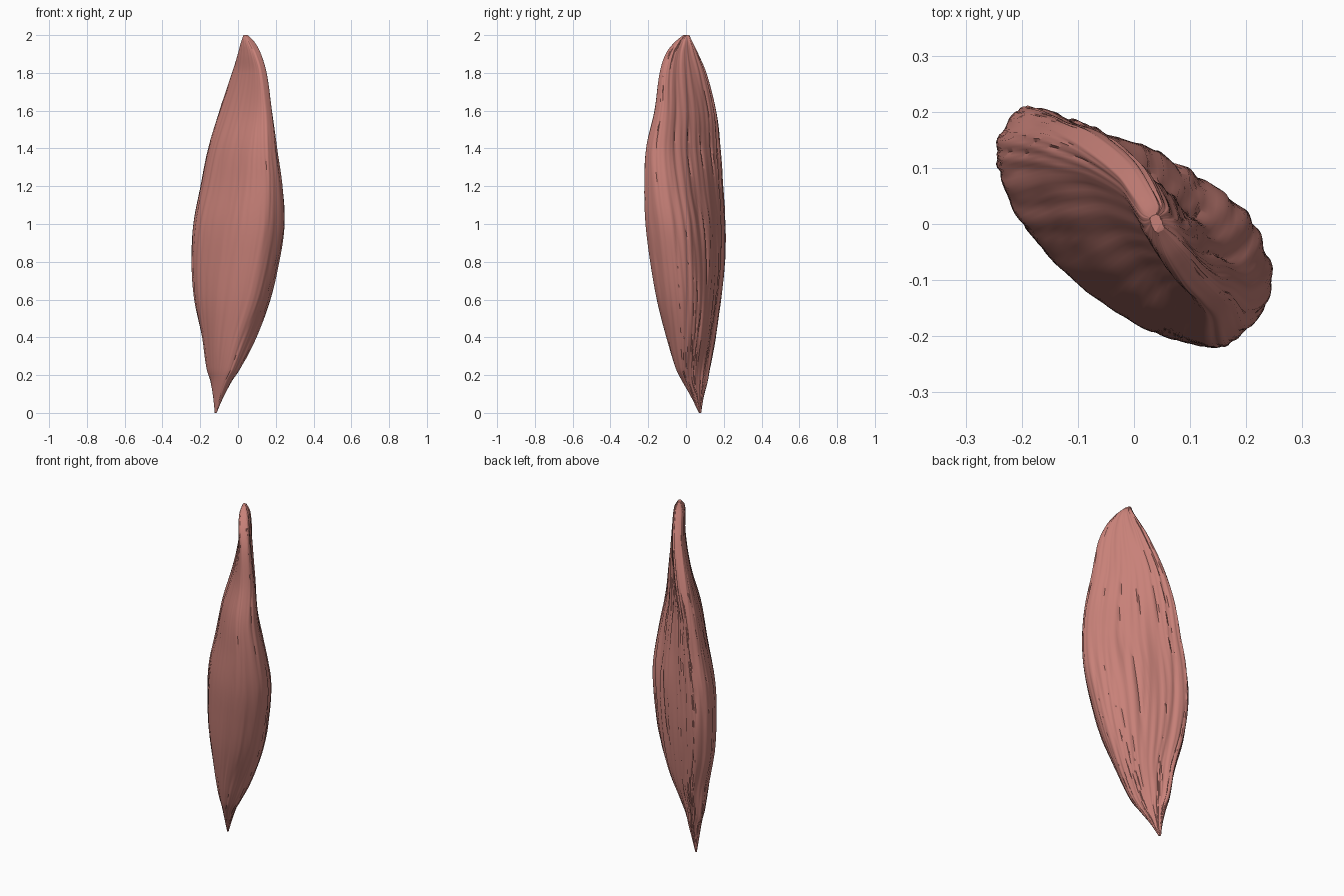
import bpy
import bmesh
from math import acos, copysign, cos, sin, sqrt, pi
from mathutils import Vector, noise

cube = bpy.data.objects.get("Cube")
if cube:
    bpy.data.objects.remove(cube, do_unlink=True)

SIDES, RINGS = 144, 150

# Cross-section limits: z, x min, x max, y min, y max, half thickness
SECTIONS = [
    (0, -.123, -.113, .068, .08, .004),
    (.08, -.13, -.08, .03, .092, .02),
    (.17, -.143, -.035, -.02, .114, .04),
    (.23, -.16, .002, -.05, .127, .057),
    (.4, -.182, .083, -.1, .168, .103),
    (.6, -.221, .157, -.15, .206, .136),
    (.8, -.236, .202, -.185, .228, .15),
    (1, -.226, .229, -.21, .228, .15),
    (1.2, -.188, .22, -.217, .21, .123),
    (1.4, -.15, .195, -.21, .19, .093),
    (1.6, -.09, .173, -.165, .156, .058),
    (1.8, -.023, .145, -.137, .102, .036),
    (1.9, .005, .115, -.105, .06, .032),
    (1.96, .02, .085, -.06, .032, .026),
    (2, .03, .052, -.014, .016, .01),
]


def section_at(z):
    """Smoothly interpolated section limits at a height."""
    last = len(SECTIONS) - 2
    i = next((k for k in range(last) if z < SECTIONS[k + 1][0]), last)
    a, b = SECTIONS[i], SECTIONS[i + 1]
    before, after = SECTIONS[max(i - 1, 0)], SECTIONS[min(i + 2, last + 1)]
    step = b[0] - a[0]
    t = (z - a[0]) / step
    result = []
    for k in range(1, len(a)):
        m0 = (b[k] - before[k]) / (b[0] - before[0]) * step
        m1 = (after[k] - a[k]) / (after[0] - a[0]) * step
        result.append((2*t**3 - 3*t**2 + 1) * a[k] + (t**3 - 2*t**2 + t) * m0
                      + (3*t**2 - 2*t**3) * b[k] + (t**3 - t**2) * m1)
    return result


def fibre_depth(angle, z):
    """Long slanting fibres, fading out on the smooth front edge."""
    lean = angle + .25 * (z - 1)
    c, s = cos(lean), sin(lean)
    fine = noise.noise(Vector((c * 9, s * 9, z * 1.6)))
    broad = noise.noise(Vector((c * 3, s * 3, z * 2 + 7)))
    groove = abs(noise.noise(Vector((c * 5, s * 5, z + 20))))
    rough = .25 + .75 * (1 + cos(angle - 1.2)) / 2
    return rough * (.006 * fine + .006 * broad - .03 * max(0, .25 - groove))


def ring_points(z):
    """Tilted oval that fits the section limits, with fibre relief."""
    x0, x1, y0, y1, thick = section_at(z)
    hx, hy = (x1 - x0) / 2, (y1 - y0) / 2
    thick = max(.002, min(thick, .95 * min(hx, hy)))
    length = sqrt(hx**2 + hy**2 - thick**2)
    ratio = (hx**2 - hy**2) / (length**2 - thick**2)
    turn = acos(max(-1, min(1, ratio))) / 2
    long_axis = Vector((-cos(turn), sin(turn), 0))
    thin_axis = Vector((sin(turn), cos(turn), 0))
    centre = Vector(((x0 + x1) / 2, (y0 + y1) / 2, z))
    fade = min(1, thick / .08)
    # The upper blade has squarer edges than the belly
    blade = max(0, min(1, (z - 1.4) / .4))
    points = []
    for k in range(SIDES):
        angle = 2 * pi * k / SIDES
        c, s = cos(angle), sin(angle)
        power = 1 - .55 * blade - .22 * (1 - blade) * abs(c)
        across = copysign(abs(s) ** power, s) * thick
        # The grooved side is flat behind and full in front
        if s > 0:
            across *= 1 + (1 - blade) * fade * (-.18 - .45 * c)
        # The front edge is blunter than the back edge
        along = c * length * (1 if c > 0 else .97)
        normal = (long_axis * c * thick + thin_axis * s * length).normalized()
        points.append(centre + long_axis * along + thin_axis * across
                      + normal * fade * (fibre_depth(angle, z) + .002))
    return points


# Muscle belly: lofted from the pointed lower end to the thin upper blade
bm = bmesh.new()
rings = []
for r in range(RINGS + 1):
    height = 1 - cos(pi * r / RINGS)
    rings.append([bm.verts.new(p) for p in ring_points(height)])
for low, high in zip(rings, rings[1:]):
    for k in range(SIDES):
        n = (k + 1) % SIDES
        bm.faces.new((low[k], low[n], high[n], high[k]))
bm.faces.new(rings[0])
bm.faces.new(rings[-1])
bmesh.ops.recalc_face_normals(bm, faces=bm.faces)

mesh = bpy.data.meshes.new("muscle_belly")
bm.to_mesh(mesh)
bm.free()
muscle = bpy.data.objects.new("muscle_belly", mesh)
bpy.context.collection.objects.link(muscle)

# Flesh material
flesh = bpy.data.materials.new("flesh")
flesh.use_nodes = True
colour = (.58, .22, .19, 1)
flesh.diffuse_color = colour
flesh.node_tree.nodes["Principled BSDF"].inputs["Base Color"].default_value = colour
mesh.materials.append(flesh)

bpy.context.view_layer.objects.active = muscle
muscle.select_set(True)
bpy.ops.object.shade_smooth_by_angle(angle=pi / 4)
